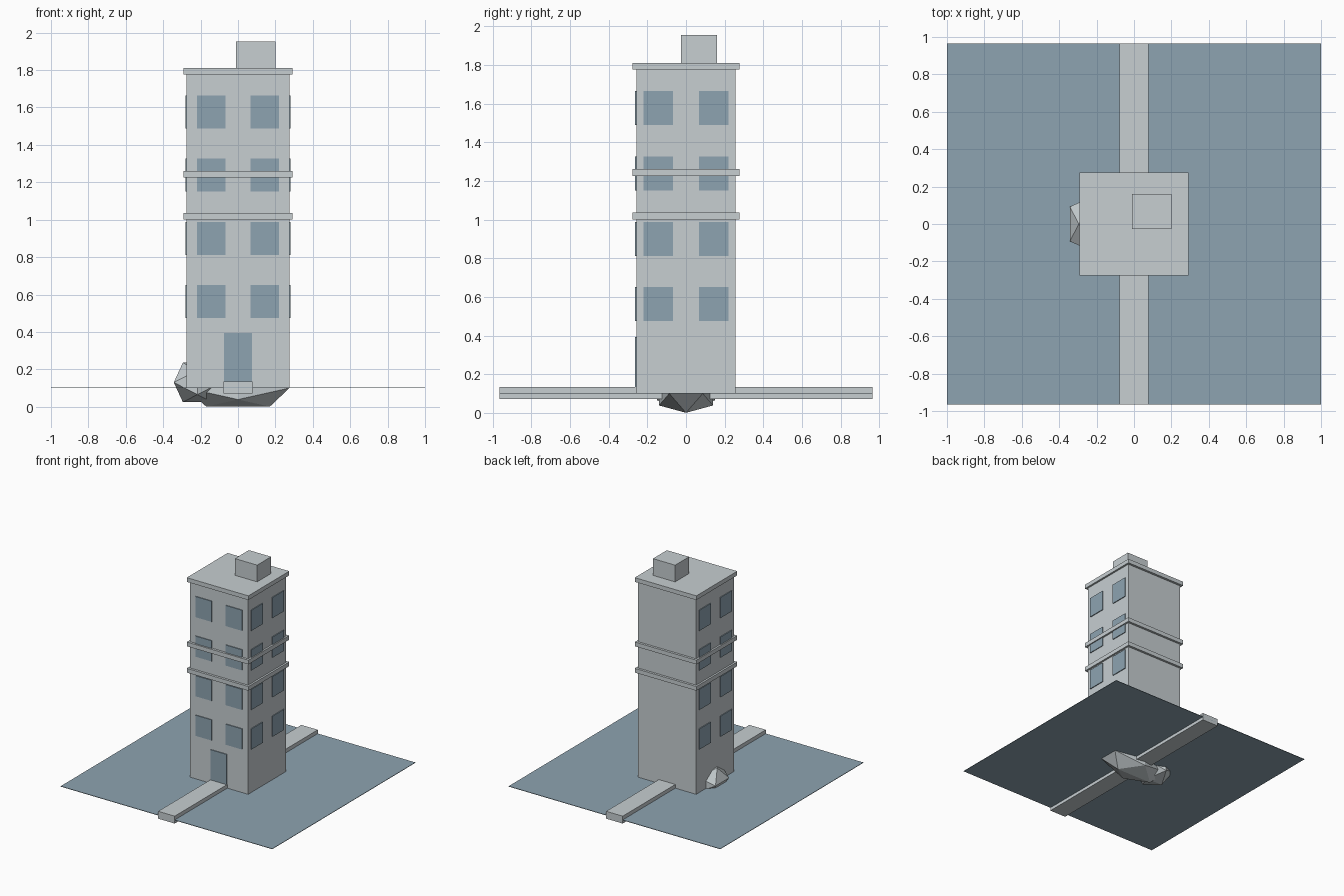
import bpy, bmesh

cube = bpy.data.objects.get("Cube")
if cube:
    bpy.data.objects.remove(cube, do_unlink=True)


def material(name, rgb):
    m = bpy.data.materials.new(name)
    m.use_nodes = True
    m.diffuse_color = (*rgb, 1)
    m.node_tree.nodes["Principled BSDF"].inputs["Base Color"].default_value = (*rgb, 1)
    return m


stone = material("pale grey stone", (0.57, 0.62, 0.64))
blue = material("slate blue", (0.27, 0.37, 0.44))


def finish(name, bm, mat):
    bmesh.ops.recalc_face_normals(bm, faces=bm.faces)
    mesh = bpy.data.meshes.new(name)
    bm.to_mesh(mesh)
    bm.free()
    mesh.materials.append(mat)
    obj = bpy.data.objects.new(name, mesh)
    bpy.context.collection.objects.link(obj)
    return obj


def box(name, lo, hi, mat):
    bm = bmesh.new()
    bmesh.ops.create_cube(bm, size=1)
    for v in bm.verts:
        v.co = [(a + b) / 2 + c * (b - a) for a, b, c in zip(lo, hi, v.co)]
    return finish(name, bm, mat)


def rock(name, centre, scale):
    """Stretched icosahedron with an edge lying along x at the bottom."""
    phi = (1 + 5 ** 0.5) / 2
    bm = bmesh.new()
    for s in (-1, 1):
        for t in (-1, 1):
            for p in ((s, 0, t * phi), (s * phi, t, 0), (0, s * phi, t)):
                bm.verts.new([c + k * q for c, k, q in zip(centre, scale, p)])
    bmesh.ops.convex_hull(bm, input=bm.verts)
    return finish(name, bm, stone)


W, D = 0.275, 0.256      # half width and half depth of the tower
GROUND, ROOF = 0.102, 1.78
PLATE = 0.007            # how far windows and door stand out

# Ground, path and tower
box("ground", (-1, -0.966, GROUND - 0.003), (1, 0.966, GROUND + 0.001), blue)
box("path", (-0.078, -0.966, 0.072), (0.078, 0.966, 0.135), stone)
box("tower", (-W, -D, GROUND), (W, D, ROOF), stone)

# Ledges and roof slab
for name, z in (("lower_ledge", 1.0), ("upper_ledge", 1.225), ("roof_slab", 1.775)):
    box(name, (-0.291, -0.276, z), (0.291, 0.276, z + 0.036), stone)
box("roof_hut", (-0.01, -0.027, 1.8), (0.2, 0.161, 1.954), stone)

# Door and windows on the front and both sides
box("door", (-0.076, -D - PLATE, GROUND), (0.076, -D, 0.393), blue)
for floor, z in enumerate((0.474, 0.812, 1.15, 1.488), 1):
    top = z + 0.176
    for side, c in (("right", -0.143), ("left", 0.143)):
        a, b = c - 0.077, c + 0.077
        box(f"front_window_{side}_{floor}", (a, -D - PLATE, z), (b, -D, top), blue)
        for wall, x0, x1 in (("left", W, W + PLATE), ("right", -W - PLATE, -W)):
            box(f"{wall}_wall_window_{side}_{floor}", (x0, a, z), (x1, b, top), blue)

# Rocks beneath and beside the tower
rock("foundation_rock", (0, 0, 0.1), (0.17, 0.0865, 0.0615))
rock("side_rock", (-0.217, 0, 0.13), (0.078, 0.0925, 0.065))
